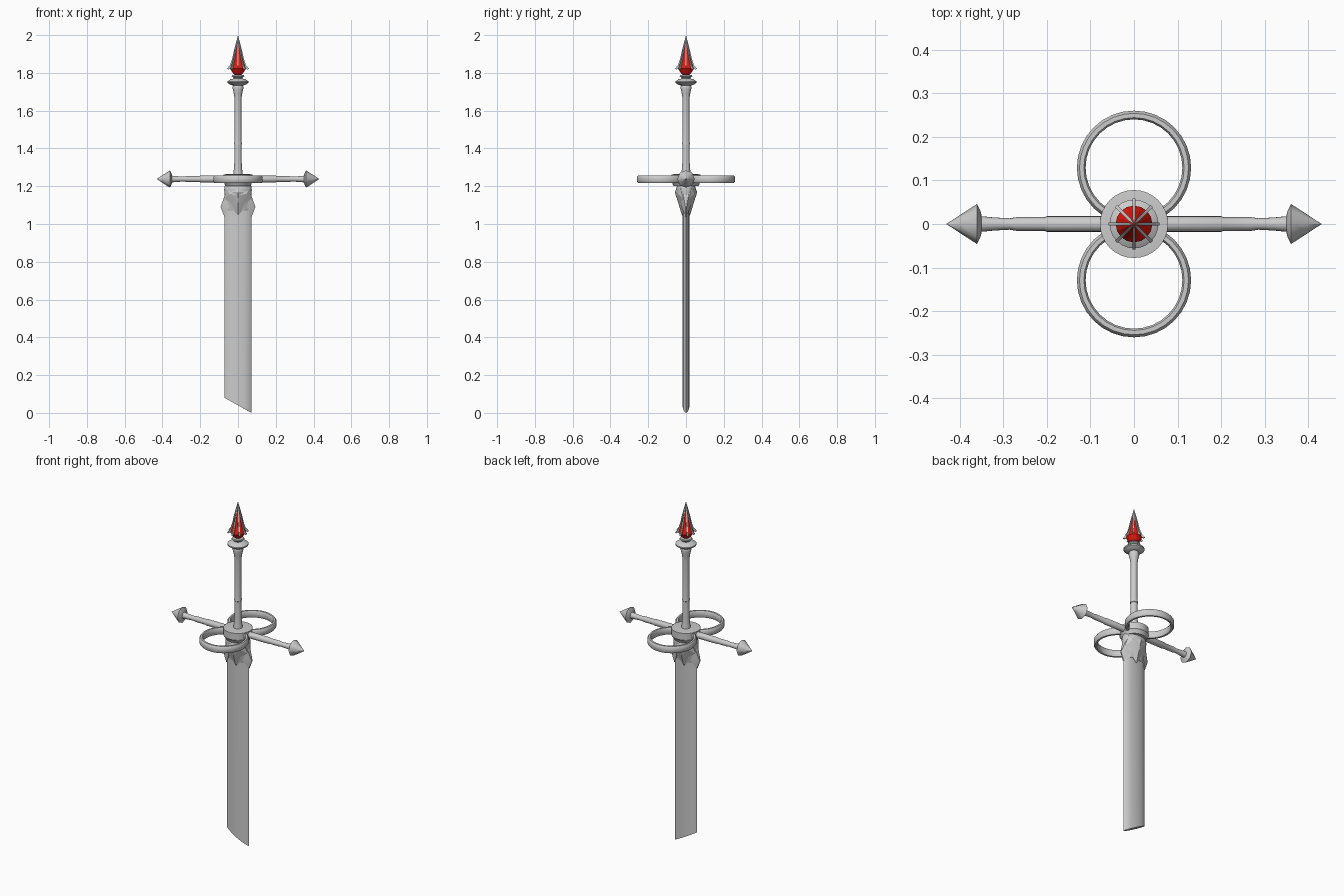
import bpy, bmesh, math
from mathutils import Matrix, Vector

if "Cube" in bpy.data.objects:
    bpy.data.objects.remove(bpy.data.objects["Cube"])


def material(name, rgb):
    m = bpy.data.materials.new(name)
    m.diffuse_color = (*rgb, 1)
    m.use_nodes = True
    m.node_tree.nodes["Principled BSDF"].inputs["Base Color"].default_value = m.diffuse_color
    return m


STEEL = material("steel grey", (0.6, 0.6, 0.6))
RED = material("gem red", (0.8, 0.01, 0.005))


def finish(name, bm, mat=STEEL, angle=40):
    """Turn a bmesh into an object, smooth below the given angle."""
    bmesh.ops.remove_doubles(bm, verts=bm.verts, dist=0.0001)
    bmesh.ops.recalc_face_normals(bm, faces=bm.faces)
    me = bpy.data.meshes.new(name)
    bm.to_mesh(me)
    bm.free()
    me.materials.append(mat)
    ob = bpy.data.objects.new(name, me)
    bpy.context.collection.objects.link(ob)
    if angle:
        bpy.ops.object.select_all(action='DESELECT')
        ob.select_set(True)
        bpy.context.view_layer.objects.active = ob
        bpy.ops.object.shade_smooth_by_angle(angle=math.radians(angle))
    return ob


def loft(bm, rings):
    """Skin between equal-length rings of points and cap both ends."""
    vs = [[bm.verts.new(p) for p in r] for r in rings]
    n = len(vs[0])
    for a, b in zip(vs, vs[1:]):
        for i in range(n):
            j = (i + 1) % n
            bm.faces.new((a[i], a[j], b[j], b[i]))
    bm.faces.new(vs[0])
    bm.faces.new(vs[-1])


def lathe(name, profile, sides, mat=STEEL, angle=40, matrix=Matrix()):
    """Revolve (radius, height) points around the z axis."""
    bm = bmesh.new()
    loft(bm, [[(max(r, 0.0003) * math.cos(2 * math.pi * i / sides),
                max(r, 0.0003) * math.sin(2 * math.pi * i / sides), z)
               for i in range(sides)] for r, z in profile])
    bm.transform(matrix)
    return finish(name, bm, mat, angle)


def hull(name, points, angle=20):
    bm = bmesh.new()
    for p in points:
        bm.verts.new(p)
    bmesh.ops.convex_hull(bm, input=bm.verts)
    return finish(name, bm, STEEL, angle)


# Blade: lens section with a slanted end
half = [(-0.072, 0), (-0.062, 0.009), (-0.035, 0.016), (0, 0.019),
        (0.035, 0.016), (0.062, 0.009), (0.072, 0)]
section = half + [(x, -y) for x, y in half[-2:0:-1]]
bm = bmesh.new()
loft(bm, [[(x, y, 0.04 - x * 0.04 / 0.072) for x, y in section],
          [(x, y, 1.15) for x, y in section]])
finish("blade", bm, angle=30)

# Blade collar: oval socket under the guard
bm = bmesh.new()
loft(bm, [[(hx * math.cos(2 * math.pi * i / 24), hy * math.sin(2 * math.pi * i / 24), z)
           for i in range(24)]
          for z, hx, hy in [(1.07, 0.060, 0.022), (1.11, 0.066, 0.032), (1.15, 0.070, 0.045),
                            (1.18, 0.073, 0.053), (1.195, 0.072, 0.05), (1.215, 0.066, 0.045)]])
finish("blade_collar", bm)

# Pointed shield, the same on front and back
shield = [(0, 0.021, 1.045), (0, 0.053, 1.15), (0, 0.05, 1.19)]
for s in (-1, 1):
    shield += [(s * 0.074, 0.012, 1.13), (s * 0.045, 0.044, 1.16), (s * 0.06, 0.03, 1.19)]
hull("collar_shield", [(x, s * y, z) for x, y, z in shield for s in (-1, 1)])

for s, side in ((-1, "front"), (1, "back")):
    # Small raised boss on the shield
    hull(side + "_collar_boss", [(0, s * 0.059, 1.168), (0, s * 0.05, 1.137), (0, s * 0.05, 1.192),
                                 (-0.042, s * 0.042, 1.17), (0.042, s * 0.042, 1.17),
                                 (-0.03, s * 0.045, 1.188), (0.03, s * 0.045, 1.188),
                                 (0, s * 0.03, 1.165)])
for s, side in ((-1, "left"), (1, "right")):
    # Flared wing gripping the blade edge
    hull(side + "_collar_wing", [(s * x, t * y, z) for t in (-1, 1) for x, y, z in
                                 [(0.068, 0.015, 1.16), (0.092, 0.003, 1.09), (0.073, 0.004, 1.04),
                                  (0.045, 0.024, 1.09), (0.066, 0.018, 1.10)]])

# Guard hub
lathe("guard_hub", [(0.066, 1.2), (0.072, 1.215), (0.078, 1.222),
                    (0.078, 1.262), (0.06, 1.264)], 32)

# Guard rings, fore and aft
ring_section = [(0.111, 1.223), (0.115, 1.217), (0.125, 1.217), (0.131, 1.225),
                (0.131, 1.249), (0.125, 1.257), (0.115, 1.257), (0.111, 1.251)]
for s, side in ((-1, "front"), (1, "back")):
    bm = bmesh.new()
    n = 32
    vs = [[bm.verts.new((r * math.cos(2 * math.pi * i / n),
                         s * 0.129 + r * math.sin(2 * math.pi * i / n), z))
           for r, z in ring_section] for i in range(n)]
    for i in range(n):
        a, b = vs[i], vs[(i + 1) % n]
        for k in range(8):
            m = (k + 1) % 8
            bm.faces.new((a[k], a[m], b[m], b[k]))
    finish(side + "_guard_ring", bm)

# Cross arms with spear-shaped ends
arm = [(0.018, 0.0), (0.018, 0.2), (0.0155, 0.205), (0.0155, 0.27), (0.013, 0.285),
       (0.015, 0.32), (0.018, 0.352)]
tip = [(0.012, 0.348), (0.03, 0.352), (0.046, 0.36), (0.022, 0.397), (0, 0.43)]
for s, side in ((-1, "left"), (1, "right")):
    mat = Matrix.Translation((0, 0, 1.238)) @ Matrix.Rotation(s * math.pi / 2, 4, 'Y')
    lathe(side + "_cross_arm", arm, 16, matrix=mat)
    lathe(side + "_arm_tip", tip, 8, angle=50, matrix=mat)

# Grip, flared at the top
lathe("grip", [(0.026, 1.255), (0.023, 1.28), (0.019, 1.33), (0.019, 1.42), (0.021, 1.422),
               (0.018, 1.45), (0.018, 1.66), (0.022, 1.69), (0.028, 1.715),
               (0.028, 1.728), (0.022, 1.738)], 20)

# Pommel collar and cup
lathe("pommel_collar", [(0.022, 1.732), (0.04, 1.737), (0.056, 1.748), (0.056, 1.755),
                        (0.04, 1.766), (0.022, 1.77), (0.024, 1.776), (0.034, 1.782),
                        (0.032, 1.788), (0.012, 1.789)], 24)

# Red gem
lathe("pommel_gem", [(0.012, 1.785), (0.028, 1.80), (0.042, 1.822), (0.031, 1.855),
                     (0.019, 1.905), (0.008, 1.955)], 16, RED, 0)

# Eight curved ribs meeting at the point
rib = [(0, 2.0), (0.012, 1.955), (0.022, 1.915), (0.032, 1.87), (0.043, 1.84), (0.058, 1.822),
       (0.05, 1.818), (0.038, 1.826), (0.027, 1.858), (0.015, 1.905), (0, 1.95)]
bm = bmesh.new()
for i in range(8):
    turn = Matrix.Rotation(i * math.pi / 4, 4, 'Z')
    loft(bm, [[turn @ Vector((r, w if r else 0, z)) for r, z in rib] for w in (-0.0035, 0.0035)])
finish("pommel_ribs", bm, angle=30)
